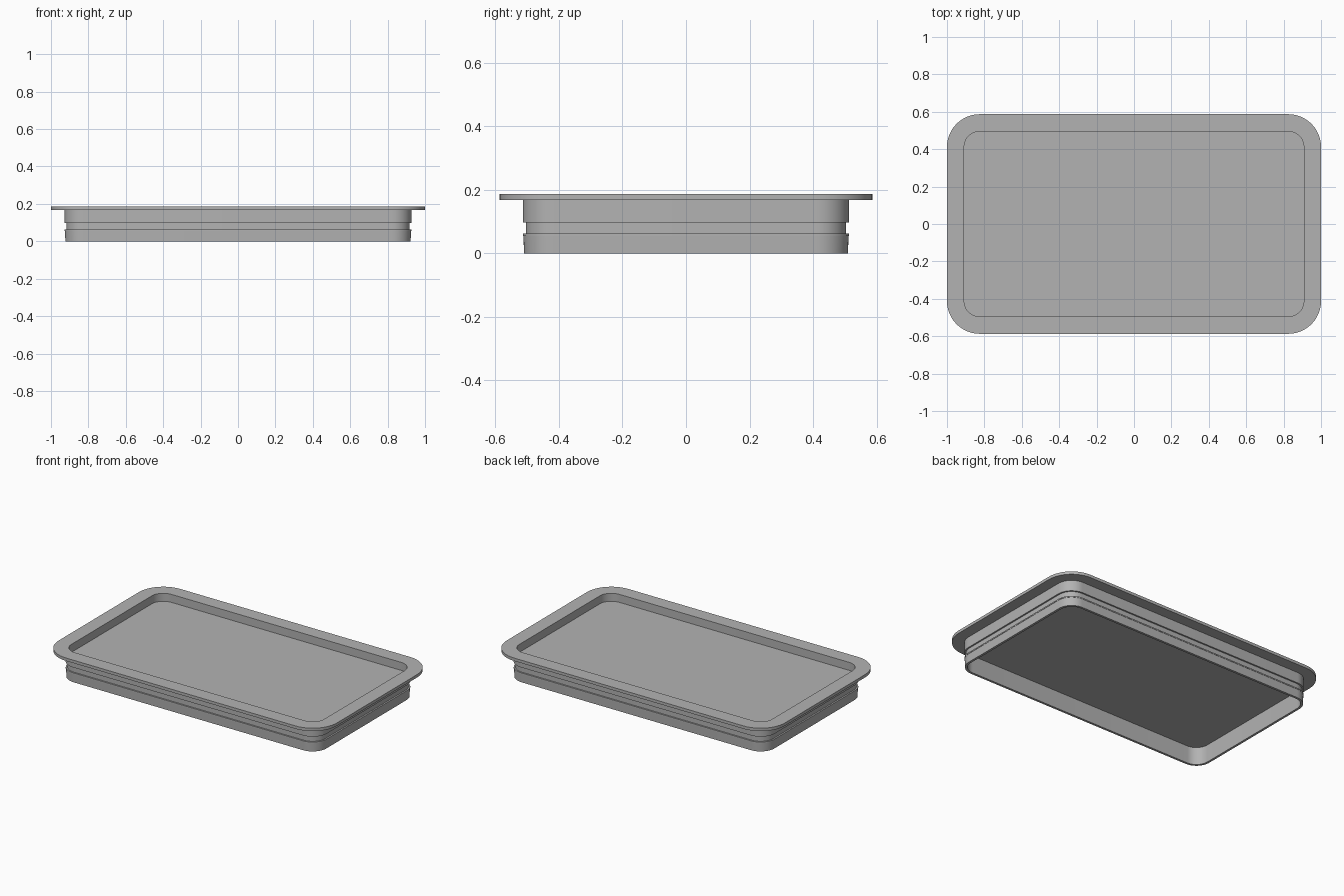
import bpy, bmesh, math

HALF_X, HALF_Y, RADIUS = 1.0, 0.587, 0.175
SEGMENTS = 12

old = bpy.data.objects.get("Cube")
if old:
    bpy.data.objects.remove(old, do_unlink=True)

# Single grey plastic
grey = bpy.data.materials.new("grey_plastic")
grey.use_nodes = True
colour = (0.45, 0.45, 0.45, 1)
grey.diffuse_color = colour
grey.node_tree.nodes["Principled BSDF"].inputs["Base Color"].default_value = colour


def rounded_ring(bm, inset, z):
    """Rounded rectangle, inset evenly from the flange outline."""
    r = RADIUS - inset
    cx, cy = HALF_X - RADIUS, HALF_Y - RADIUS
    ring = []
    for corner, (sx, sy) in enumerate([(1, 1), (-1, 1), (-1, -1), (1, -1)]):
        for i in range(SEGMENTS + 1):
            a = math.pi / 2 * (corner + i / SEGMENTS)
            ring.append(bm.verts.new((sx * cx + r * math.cos(a),
                                      sy * cy + r * math.sin(a), z)))
    return ring


# Wall section as (inset, height): underside panel, foot rim, outer wall
# with seal groove, flange, then down to the recessed top panel
section = [
    (0.092, 0.115), (0.092, 0.0), (0.077, 0.0), (0.075, 0.055),
    (0.073, 0.055), (0.073, 0.063), (0.083, 0.063), (0.083, 0.098),
    (0.073, 0.098), (0.073, 0.168), (0.0, 0.168), (0.0, 0.187),
    (0.092, 0.187), (0.092, 0.135),
]

bm = bmesh.new()
rings = [rounded_ring(bm, inset, z) for inset, z in section]
for a, b in zip(rings, rings[1:]):
    for i in range(len(a)):
        j = (i + 1) % len(a)
        bm.faces.new((a[i], a[j], b[j], b[i]))

# Underside and top of the panel
bm.faces.new(rings[0])
bm.faces.new(rings[-1])
bmesh.ops.recalc_face_normals(bm, faces=bm.faces)

mesh = bpy.data.meshes.new("tray_lid")
bm.to_mesh(mesh)
bm.free()
mesh.materials.append(grey)
lid = bpy.data.objects.new("tray_lid", mesh)
bpy.context.collection.objects.link(lid)

# Smooth round corners, crisp steps
bpy.context.view_layer.objects.active = lid
lid.select_set(True)
bpy.ops.object.shade_smooth_by_angle(angle=math.radians(30))
